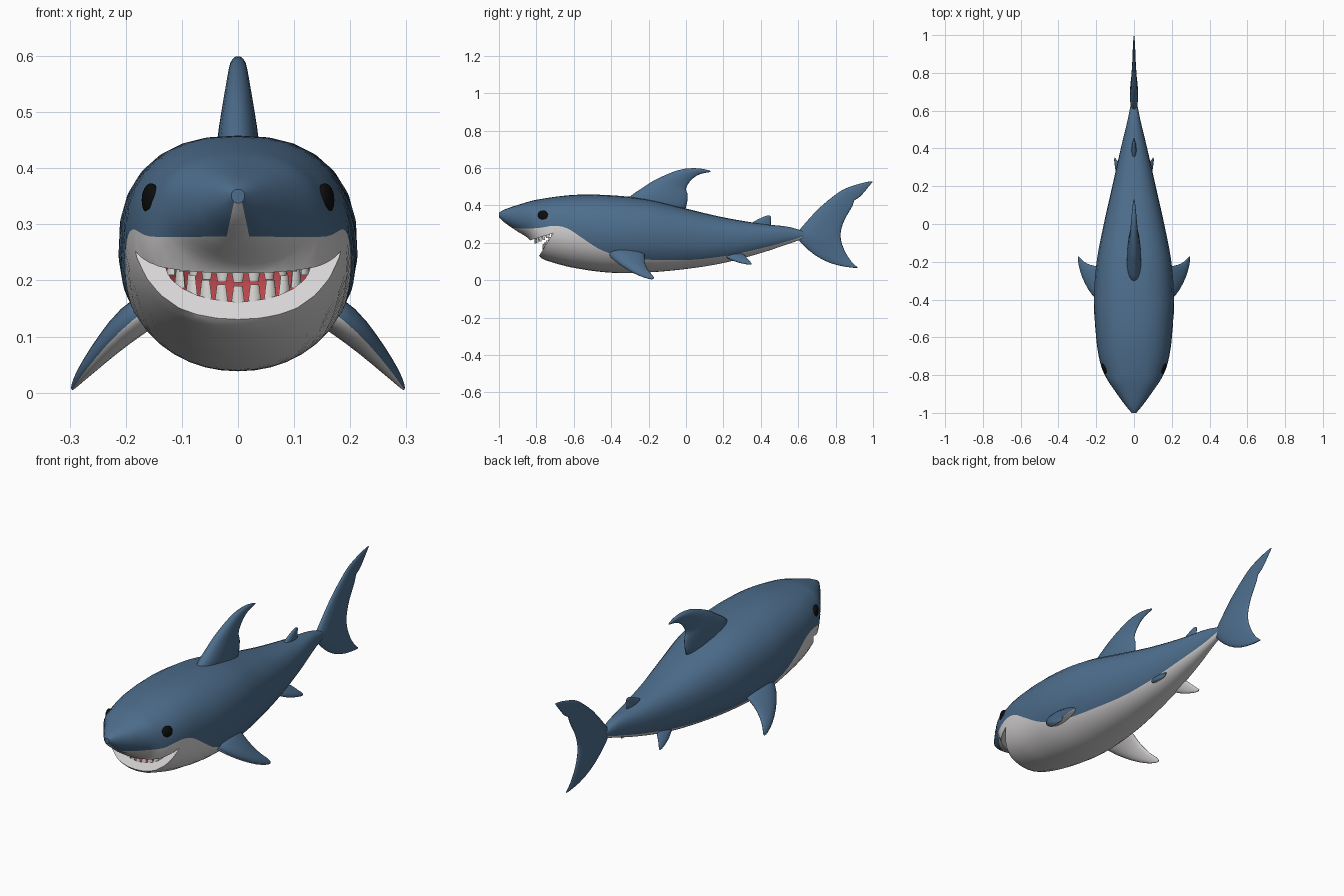
import bpy
import bmesh
from math import sin, cos, asin, pi, radians
from mathutils import Vector, Matrix

if "Cube" in bpy.data.objects:
    bpy.data.objects.remove(bpy.data.objects["Cube"])


def material(name, rgb):
    m = bpy.data.materials.new(name)
    m.use_nodes = True
    m.diffuse_color = (*rgb, 1)
    bsdf = m.node_tree.nodes["Principled BSDF"]
    bsdf.inputs["Base Color"].default_value = (*rgb, 1)
    bsdf.inputs["Roughness"].default_value = 0.6
    return m


BLUE = material("slate blue skin", (0.075, 0.155, 0.265))
WHITE = material("belly white", (0.68, 0.66, 0.67))
RED = material("mouth red", (0.48, 0.06, 0.07))
BLACK = material("eye black", (0.004, 0.004, 0.004))
IVORY = material("tooth ivory", (0.7, 0.69, 0.66))


def make(name, bm, mats, angle=40):
    bmesh.ops.recalc_face_normals(bm, faces=bm.faces)
    me = bpy.data.meshes.new(name)
    bm.to_mesh(me)
    bm.free()
    ob = bpy.data.objects.new(name, me)
    bpy.context.collection.objects.link(ob)
    for m in mats:
        me.materials.append(m)
    smooth(ob, angle)
    return ob


def smooth(ob, angle):
    bpy.ops.object.select_all(action="DESELECT")
    ob.select_set(True)
    bpy.context.view_layer.objects.active = ob
    bpy.ops.object.shade_smooth_by_angle(angle=radians(angle))


def loft(rings, index_rule):
    """Skin closed rings of points; index_rule(k) gives the colour slot of strip k."""
    bm = bmesh.new()
    rows = [[bm.verts.new(p) for p in ring] for ring in rings]
    n = len(rows[0])
    for a, b in zip(rows, rows[1:]):
        for k in range(n):
            j = (k + 1) % n
            bm.faces.new((a[k], a[j], b[j], b[k])).material_index = index_rule(k)
    bm.faces.new(rows[0])
    bm.faces.new(rows[-1])
    return bm


def curve(pts, y):
    """Smooth curve through (y, value) points."""
    i = max(0, min(len(pts) - 2, sum(p[0] <= y for p in pts) - 1))

    def slope(j):
        a, b = pts[max(j - 1, 0)], pts[min(j + 1, len(pts) - 1)]
        return (b[1] - a[1]) / (b[0] - a[0])
    (y0, v0), (y1, v1) = pts[i], pts[i + 1]
    h = y1 - y0
    t = (y - y0) / h
    return ((1 + 2 * t) * (1 - t) ** 2 * v0 + t * (1 - t) ** 2 * h * slope(i)
            + t * t * (3 - 2 * t) * v1 + t * t * (t - 1) * h * slope(i + 1))


# Body outlines along the length
TOP = [(-1, .362), (-.97, .378), (-.9, .402), (-.8, .43), (-.6, .456), (-.4, .454), (-.2, .432),
       (0, .383), (.2, .336), (.4, .302), (.55, .285), (.63, .262)]
BOTTOM = [(-1, .338), (-.97, .308), (-.9, .26), (-.835, .215), (-.8, .15), (-.78, .122),
          (-.73, .1), (-.6, .066), (-.4, .04), (-.2, .042), (0, .06), (.2, .092), (.4, .145),
          (.55, .195), (.63, .222)]
WIDTH = [(-1, .012), (-.97, .038), (-.9, .09), (-.8, .155), (-.7, .187), (-.55, .205),
         (-.4, .213), (-.2, .198), (0, .16), (.2, .115), (.4, .07), (.55, .034), (.63, .018)]
COLOUR_LINE = [(-1, .28), (-.8, .278), (-.7, .291), (-.63, .275), (-.55, .222), (-.45, .16),
               (-.3, .118), (0, .108), (.2, .128), (.4, .17), (.55, .21), (.63, .235)]
UPPER, LOWER = 9, 7


def hull(y):
    top, bot = curve(TOP, y), curve(BOTTOM, y)
    zc = bot + (top - bot) * 0.52
    return top, bot, zc, curve(WIDTH, y)


def hull_point(y, a):
    top, bot, zc, w = hull(y)
    r, e = (top - zc, 2 / 2.4) if a > 0 else (bot - zc, 2 / 2.1)
    return Vector((w * max(cos(a), 0) ** e, y, zc + r * abs(sin(a)) ** e))


def body_ring(y):
    top, bot, zc, w = hull(y)
    z = max(curve(COLOUR_LINE, y), bot + 0.002)
    split = asin(((z - zc) / (top - zc)) ** 1.2) if z > zc else -asin(((zc - z) / (zc - bot)) ** 1.05)
    angles = [pi / 2 + (split - pi / 2) * k / UPPER for k in range(UPPER)]
    angles += [split + (-pi / 2 - split) * k / LOWER for k in range(LOWER + 1)]
    half = [hull_point(y, a) for a in angles]
    return half + [Vector((-p.x, p.y, p.z)) for p in half[-2:0:-1]]


N = 64
HALF = UPPER + LOWER
body_bm = loft([body_ring(-1 + 1.63 * (i / N) ** 1.3) for i in range(N + 1)],
               lambda k: 0 if k < UPPER or k >= 2 * HALF - UPPER else 1)
body = make("body", body_bm, [BLUE, WHITE, RED])

# Mouth: a wedge opens the jaws, an ellipsoid hollows the throat
gape = [(-.71, .252), (-1, .16), (-.85, .026)]
gape_bm = loft([[(x, y, z) for y, z in gape] for x in (-.4, .4)], lambda k: 1)
for f in gape_bm.faces:
    f.material_index = 1
throat_bm = bmesh.new()
bmesh.ops.create_uvsphere(throat_bm, u_segments=32, v_segments=20, radius=1,
                          matrix=Matrix.Translation((0, -.685, .212)) @ Matrix.Diagonal((.145, .1, .085, 1)))
for f in throat_bm.faces:
    f.material_index = 2
for name, bm in (("gape_cutter", gape_bm), ("throat_cutter", throat_bm)):
    cutter = make(name, bm, [BLUE, WHITE, RED])
    cutter.hide_render = True
    bpy.context.view_layer.objects.active = body
    mod = body.modifiers.new(name, "BOOLEAN")
    mod.object, mod.operation, mod.solver = cutter, "DIFFERENCE", "EXACT"
    bpy.ops.object.modifier_apply(modifier=name)
    bpy.data.objects.remove(cutter)
smooth(body, 40)

# Teeth: two arched rows of tapered pegs
def tooth_row(name, count, x, y, z, back, rise, length, way):
    bm = bmesh.new()
    for i in range(count):
        a = radians(-66 + 132 * i / (count - 1))
        c = 1 - cos(a)
        place = (Matrix.Translation((x * sin(a), y + back * c, z + rise * c))
                 @ Matrix.Rotation(a, 4, "Z") @ Matrix.Diagonal((1, .5, way, 1)))
        bmesh.ops.create_cone(bm, cap_ends=True, segments=8, radius1=.0145, radius2=.008,
                              depth=length * (1 - .3 * c), matrix=place)
    return make(name, bm, [IVORY])


tooth_row("lower_teeth", 11, .13, -.762, .165, .085, .11, .05, 1)
tooth_row("upper_teeth", 11, .125, -.805, .214, .11, .045, .036, -1)

# Eyes
for side, s in (("left", 1), ("right", -1)):
    bm = bmesh.new()
    w = min((hull_point(-.765, radians(d)) for d in range(0, 90, 2)), key=lambda p: abs(p.z - .343)).x
    bmesh.ops.create_uvsphere(bm, u_segments=20, v_segments=12, radius=1,
                              matrix=Matrix.Translation((s * (w - .006), -.765, .343))
                              @ Matrix.Rotation(s * -.35, 4, "Z") @ Matrix.Diagonal((.014, .03, .03, 1)))
    make(side + "_eye", bm, [BLACK])


# Fins: sections of (leading point, trailing point, half thickness)
def fin(name, sections, normal, mats):
    n = Vector(normal).normalized()
    rings = []
    for lead, trail, thick in sections:
        ring = []
        for k in range(12):
            t = 2 * pi * k / 12
            c = (1 - cos(t)) / 2
            ring.append(Vector(lead).lerp(Vector(trail), c) + n * thick * sin(t) * (1.3 - .6 * c))
        rings.append(ring)
    bm = loft(rings, lambda k: 0 if k < 6 or len(mats) == 1 else 1)
    ob = make(name, bm, mats, 180)
    ob.modifiers.new("rounding", "SUBSURF").levels = 1
    ob.modifiers["rounding"].render_levels = 1


def flat_fin(name, rows):
    fin(name, [((0, a, b), (0, c, d), t) for a, b, c, d, t in rows], (1, 0, 0), [BLUE])


flat_fin("dorsal_fin", [
    (-.4, .39, .01, .34, .045), (-.27, .475, .012, .42, .038), (-.2, .52, .018, .468, .03),
    (-.18, .533, -.004, .48, .028), (-.08, .58, .018, .525, .02), (.0, .602, .055, .56, .015),
    (.08, .6, .095, .573, .009), (.137, .584, .135, .578, .003)])
flat_fin("second_dorsal_fin", [
    (.31, .28, .46, .27, .016), (.36, .316, .455, .3, .012), (.41, .338, .455, .325, .008),
    (.44, .35, .458, .343, .004)])
flat_fin("tail_fin", [
    (1.004, .532, 1.0, .528, .002), (.94, .522, .955, .472, .006), (.87, .5, .925, .435, .008),
    (.84, .487, .895, .428, .009), (.81, .47, .9, .4, .01), (.7, .385, .85, .33, .015),
    (.63, .3, .832, .265, .019), (.57, .24, .83, .235, .024), (.62, .188, .838, .19, .018),
    (.68, .133, .86, .14, .012), (.77, .086, .885, .1, .008), (.86, .069, .91, .076, .005),
    (.92, .064, .918, .068, .002)])

for side, s in (("left", 1), ("right", -1)):
    def flip(rows):
        return [((s * a[0], *a[1:]), (s * b[0], *b[1:]), t) for a, b, t in rows]
    fin(side + "_pectoral_fin", flip([
        ((.13, -.44, .17), (.13, -.2, .165), .034), ((.19, -.415, .13), (.19, -.222, .125), .032),
        ((.235, -.36, .085), (.23, -.215, .085), .023), ((.27, -.29, .042), (.265, -.2, .05), .015),
        ((.29, -.23, .015), (.287, -.175, .026), .008), ((.298, -.178, .002), (.296, -.168, .008), .002)]),
        (s * .7, 0, .7), [BLUE, WHITE])
    fin(side + "_pelvic_fin", flip([
        ((.05, .17, .15), (.05, .31, .15), .014), ((.078, .22, .115), (.078, .325, .12), .012),
        ((.095, .28, .093), (.095, .345, .1), .008), ((.105, .345, .08), (.104, .355, .086), .002)]),
        (s * .85, 0, .5), [BLUE, WHITE])
